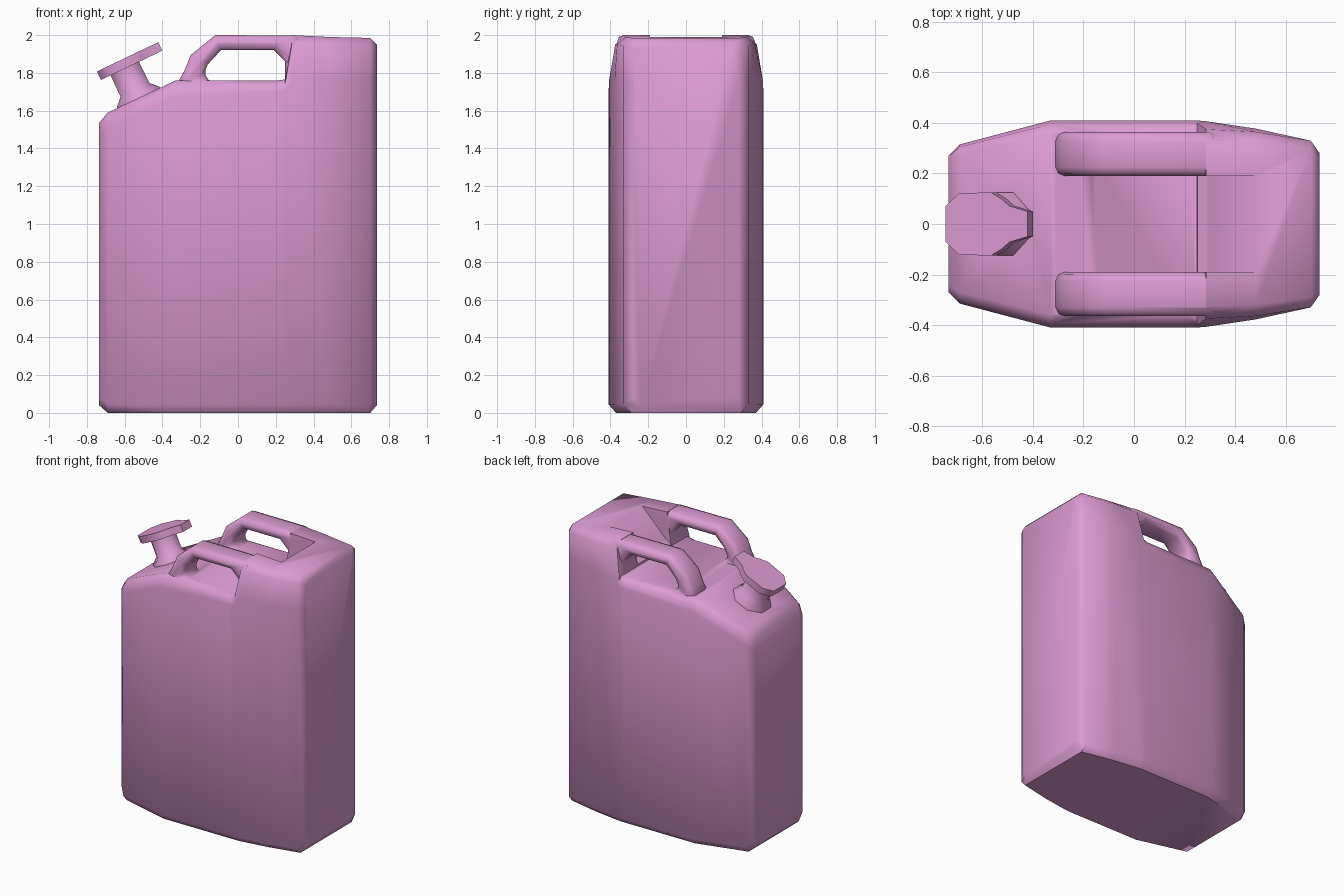
import bpy, bmesh, math
from mathutils import Vector, Matrix

if "Cube" in bpy.data.objects:
    bpy.data.objects.remove(bpy.data.objects["Cube"])

pink = bpy.data.materials.new("pink_plastic")
pink.diffuse_color = (0.72, 0.33, 0.65, 1)
pink.use_nodes = True
pink.node_tree.nodes["Principled BSDF"].inputs["Base Color"].default_value = pink.diffuse_color


def finish(name, bm):
    bmesh.ops.recalc_face_normals(bm, faces=bm.faces)
    me = bpy.data.meshes.new(name)
    bm.to_mesh(me)
    bm.free()
    ob = bpy.data.objects.new(name, me)
    bpy.context.collection.objects.link(ob)
    me.materials.append(pink)
    return ob


def loft(name, rings):
    bm = bmesh.new()
    loops = [[bm.verts.new(p) for p in r] for r in rings]
    n = len(loops[0])
    for a, b in zip(loops, loops[1:]):
        for i in range(n):
            j = (i + 1) % n
            bm.faces.new((a[i], a[j], b[j], b[i]))
    bm.faces.new(loops[0])
    bm.faces.new(loops[-1])
    return finish(name, bm)


def side_prism(name, prof, y0, y1):
    return loft(name, [[(x, y, z) for x, z in prof] for y in (y0, y1)])


def apply_mods(ob):
    bpy.context.view_layer.objects.active = ob
    for m in list(ob.modifiers):
        bpy.ops.object.modifier_apply(modifier=m.name)


def boolean(ob, other, op):
    m = ob.modifiers.new("bool", "BOOLEAN")
    m.operation, m.object, m.solver = op, other, "EXACT"
    apply_mods(ob)
    bpy.data.objects.remove(other)


# Body stations along x: bottom z, wall (y, z), shoulder (y, z), top (y, z)
stations = [
    (-0.735, 0.04, 0.27, 1.45, 0.27, 1.51, 0.24, 1.535),
    (-0.69, 0.0, 0.315, 1.50, 0.305, 1.555, 0.27, 1.59),
    (-0.33, 0.0, 0.41, 1.68, 0.395, 1.735, 0.36, 1.76),
    (0.21, 0.0, 0.41, 1.70, 0.395, 1.74, 0.36, 1.76),
    (0.25, 0.0, 0.41, 1.70, 0.40, 1.745, 0.375, 1.765),
    (0.285, 0.0, 0.407, 1.76, 0.375, 1.95, 0.33, 2.0),
    (0.48, 0.0, 0.378, 1.76, 0.365, 1.95, 0.32, 1.99),
    (0.70, 0.0, 0.33, 1.76, 0.33, 1.945, 0.29, 1.985),
    (0.735, 0.04, 0.28, 1.76, 0.28, 1.93, 0.25, 1.95),
]
rings = []
for x, z0, y, zw, ys, zs, yt, zt in stations:
    half = [(y - 0.04, z0), (y, z0 + 0.045), (y, zw), (ys, zs), (yt, zt)]
    rings.append([(x, a, b) for a, b in half] + [(x, -a, b) for a, b in reversed(half)])
body = loft("can_body", rings)

# Sloping recess between the handles
ramp = side_prism("ramp_cutter", [(0.235, 1.768), (0.29, 1.80), (0.49, 2.0), (0.49, 2.1),
                                  (0.19, 2.1), (0.19, 1.768)], -0.19, 0.19)
boolean(body, ramp, "DIFFERENCE")

# Two bridge handles
handle_profile = [(-0.29, 1.69), (-0.31, 1.765), (-0.285, 1.81), (-0.25, 1.895), (-0.12, 2.0),
                  (0.33, 1.998), (0.33, 1.69), (0.25, 1.69), (0.25, 1.86), (0.19, 1.92),
                  (-0.09, 1.92), (-0.16, 1.845), (-0.185, 1.785), (-0.13, 1.745), (-0.13, 1.69)]
for s in (-1, 1):
    h = side_prism("handle", handle_profile, s * 0.19, s * 0.365)
    b = h.modifiers.new("bevel", "BEVEL")
    b.width, b.segments, b.limit_method = 0.035, 2, "ANGLE"
    b.angle_limit = math.radians(60)
    apply_mods(h)
    boolean(body, h, "UNION")

# Tilted spout frame: local x along the cap, local z out of the neck
tilt = Matrix.Translation((-0.563, 0, 1.84)) @ Matrix.Rotation(-math.radians(25.5), 4, "Y")

# Neck with flared base
neck_rings = []
for w, r in ((-0.23, 0.14), (-0.165, 0.135), (-0.125, 0.092), (0.01, 0.09)):
    neck_rings.append([tilt @ Vector((-0.04 + r * math.cos(a), r * math.sin(a), w))
                       for a in (math.tau * (i + 0.5) / 8 for i in range(8))])
neck = loft("spout_neck", neck_rings)
boolean(body, neck, "UNION")

# Teardrop cap with a thumb tab
cap_half = [(-0.18, 0.07), (-0.12, 0.122), (0.02, 0.125), (0.065, 0.10), (0.10, 0.072), (0.18, 0.05)]
outline = cap_half + [(u, -v) for u, v in reversed(cap_half)]
cap = loft("spout_cap", [[tilt @ Vector((u, v, w)) for u, v in outline] for w in (0, 0.05)])

for ob, angle in ((body, 48), (cap, 50)):
    bpy.ops.object.select_all(action="DESELECT")
    ob.select_set(True)
    bpy.context.view_layer.objects.active = ob
    bpy.ops.object.shade_smooth_by_angle(angle=math.radians(angle))
